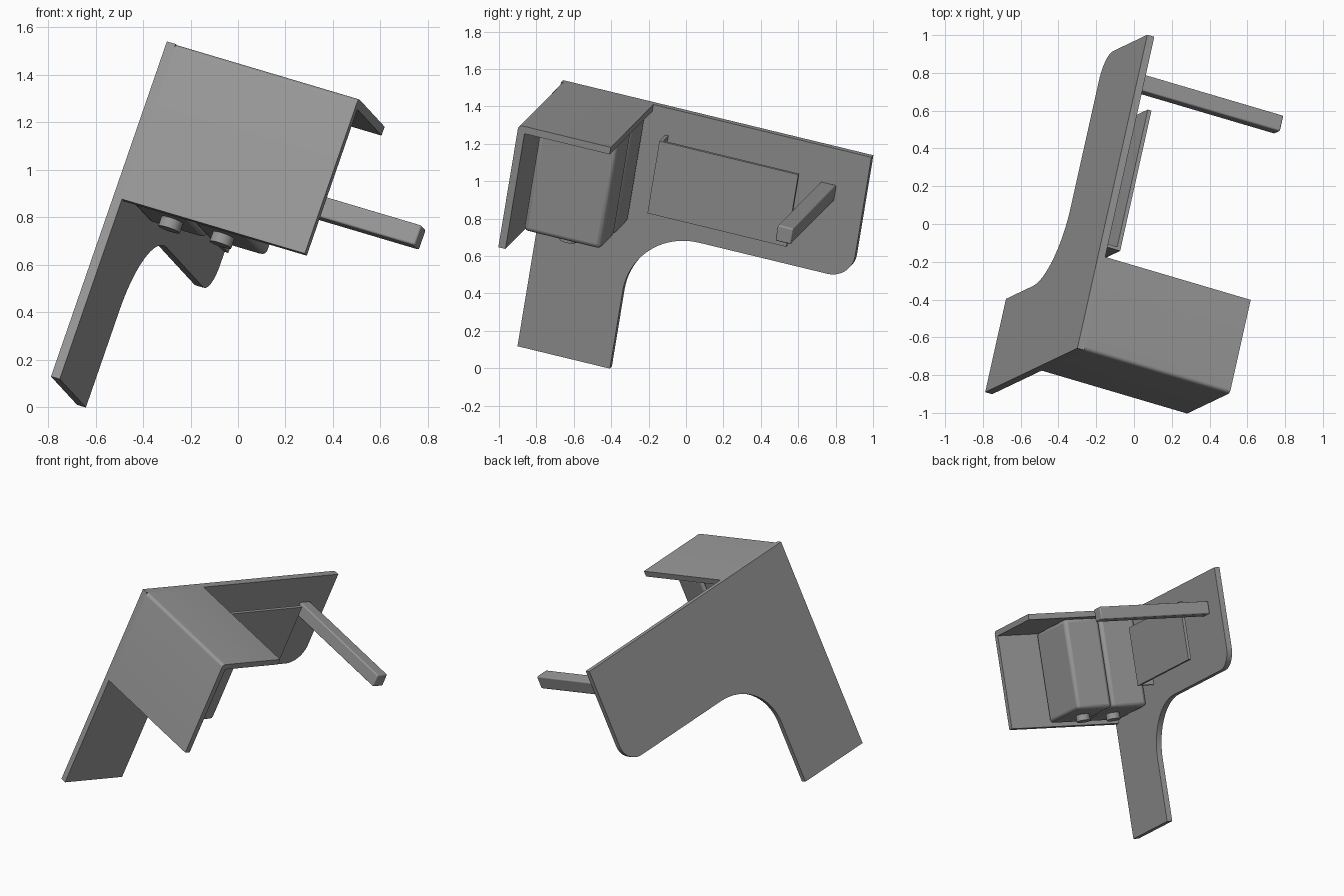
import bpy, bmesh, math
from mathutils import Vector, Matrix

if "Cube" in bpy.data.objects:
    bpy.data.objects.remove(bpy.data.objects["Cube"])

# Tilted desk frame: u along the long wing, v along the return wing, w from top surface to feet
U = Vector((0.212, 0.950, -0.230)).normalized()
V = Vector((-0.324, -0.159, -0.932))
V = (V - U * V.dot(U)).normalized()
W = V.cross(U)
FRAME = Matrix.Translation((-0.297, -0.646, 1.538)) @ Matrix((V, U, W)).transposed().to_4x4()

# Dark grey finish shared by all parts
GREY = bpy.data.materials.new("dark_grey")
GREY.diffuse_color = (0.31, 0.31, 0.31, 1)
GREY.use_nodes = True
GREY.node_tree.nodes["Principled BSDF"].inputs["Base Color"].default_value = GREY.diffuse_color


def finish(ob):
    ob.data.materials.append(GREY)
    bpy.ops.object.select_all(action="DESELECT")
    ob.select_set(True)
    bpy.context.view_layer.objects.active = ob
    bpy.ops.object.shade_smooth_by_angle(angle=math.radians(35))


def prism(name, outline, w0, w1, bevel=0.0):
    """Extrude a (u, v) outline from w0 to w1 in the desk frame."""
    bm = bmesh.new()
    face = bm.faces.new([bm.verts.new((v, u, w0)) for u, v in outline])
    new = bmesh.ops.extrude_face_region(bm, geom=[face])["geom"]
    bmesh.ops.translate(bm, vec=(0, 0, w1 - w0),
                        verts=[e for e in new if isinstance(e, bmesh.types.BMVert)])
    bmesh.ops.recalc_face_normals(bm, faces=bm.faces)
    mesh = bpy.data.meshes.new(name)
    bm.to_mesh(mesh)
    bm.free()
    ob = bpy.data.objects.new(name, mesh)
    bpy.context.collection.objects.link(ob)
    ob.matrix_world = FRAME
    if bevel:
        m = ob.modifiers.new("round_edges", "BEVEL")
        m.width, m.segments, m.limit_method = bevel, 3, "ANGLE"
    finish(ob)


def box(name, u0, u1, v0, v1, w0, w1, bevel=0.0):
    prism(name, [(u0, v0), (u1, v0), (u1, v1), (u0, v1)], w0, w1, bevel)


def arc(cu, cv, r, a0, a1, n=14):
    angles = [math.radians(a0 + (a1 - a0) * i / n) for i in range(n + 1)]
    return [(cu + r * math.cos(a), cv + r * math.sin(a)) for a in angles]


L, D, R, S = 1.735, 1.512, 0.508, 0.70  # long wing, return wing, return width, long width
E = -0.012                              # outer edge of the return wing
T = 0.04                                # board thickness
END = 0.875                             # outer end of the corner panel

# L-shaped desk top with rounded end corner and swept inner corner
prism("desk_top",
      [(E, 0), (L, 0)] + arc(L - 0.135, S - 0.135, 0.135, 0, 90)
      + arc(R + 0.37, S + 0.37, 0.37, 270, 180, 20) + [(R, D), (E, D)], 0, T)

# Bent corner panel that carries the desk
prism("corner_panel",
      [(E, S)] + arc(E + 0.022, 0.022, 0.022, 180, 270, 6)
      + [(R, 0), (R, T), (E + T, T), (E + T, S)], T, END)

# Two stacked drawers with round knobs
for i, (w0, w1, kw) in enumerate([(T, 0.31, 0.20), (0.314, 0.583, 0.435)], 1):
    box(f"drawer_{i}", 0.04, 0.476, T, 0.68, w0, w1, 0.025)
    bpy.ops.mesh.primitive_cylinder_add(vertices=24, radius=0.048, depth=0.05)
    knob = bpy.context.object
    knob.name = f"drawer_knob_{i}"
    knob.matrix_world = (FRAME @ Matrix.Translation((0.698, 0.26, kw))
                         @ Matrix.Rotation(math.radians(90), 4, "Y"))
    finish(knob)

# Hanging shelf and its side bracket
box("hanging_shelf", 0.60, 1.382, 0.152, 0.565, 0.137, 0.158)
box("shelf_bracket", 0.60, 0.617, 0.152, 0.565, T, 0.137)

# Square post leg
box("post_leg", 1.484, 1.572, 0.20, 0.29, T, 0.89, 0.008)
